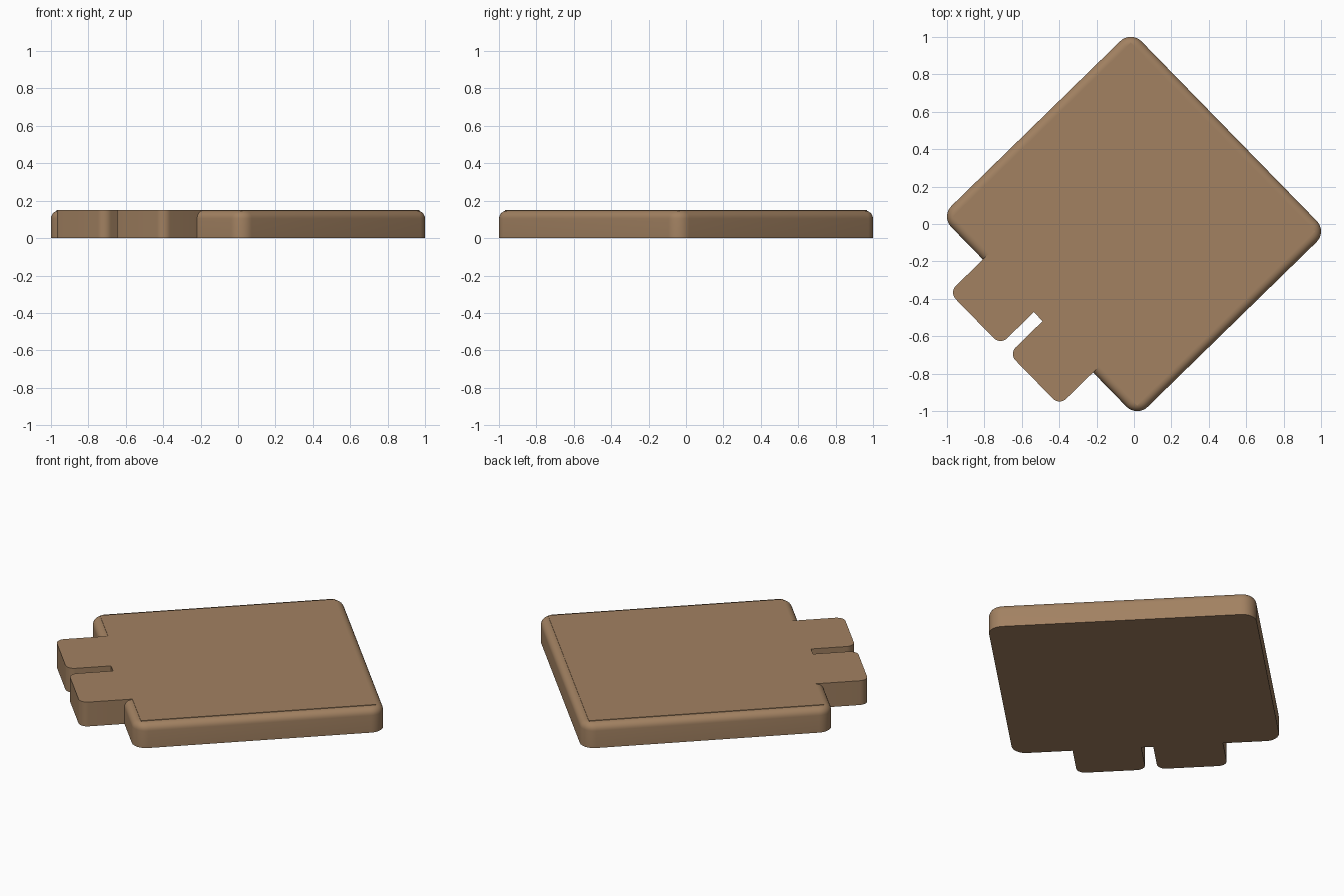
import bpy, bmesh
from math import radians
from mathutils import Vector, Matrix

if "Cube" in bpy.data.objects:
    bpy.data.objects.remove(bpy.data.objects["Cube"])

SPIN = Matrix.Rotation(radians(44.3), 4, 'Z')
HU, HV = 0.71, 0.75          # half sizes of the board before it is turned

mat = bpy.data.materials.new("wood_brown")
mat.diffuse_color = (0.36, 0.22, 0.12, 1)
mat.use_nodes = True
mat.node_tree.nodes["Principled BSDF"].inputs["Base Color"].default_value = mat.diffuse_color


def rounded(corners, steps=8):
    """Outline from (x, y, radius) right-angled corners."""
    pts = []
    n = len(corners)
    for i, (x, y, r) in enumerate(corners):
        p = Vector((x, y))
        if r == 0:
            pts.append(p)
            continue
        a = (Vector(corners[i - 1][:2]) - p).normalized()
        b = (Vector(corners[(i + 1) % n][:2]) - p).normalized()
        c = p + (a + b) * r
        for k in range(steps + 1):
            t = radians(90 * k / steps)
            rot = Matrix.Rotation(t, 2)
            if a.x * b.y - a.y * b.x > 0:
                rot = rot.transposed()
            pts.append(c + rot @ (-b * r))
    return pts


def slab(name, outline, z0, z1, bevel=0):
    bm = bmesh.new()
    face = bm.faces.new([bm.verts.new((p.x, p.y, z0)) for p in outline])
    ext = bmesh.ops.extrude_face_region(bm, geom=[face])
    top = [v for v in ext["geom"] if isinstance(v, bmesh.types.BMVert)]
    bmesh.ops.translate(bm, verts=top, vec=(0, 0, z1 - z0))
    bmesh.ops.recalc_face_normals(bm, faces=bm.faces)
    if bevel:
        rim = [e for e in bm.edges if all(v.co.z > z1 - 1e-5 for v in e.verts)]
        bmesh.ops.bevel(bm, geom=rim, offset=bevel, segments=6, profile=0.5,
                        affect='EDGES')
    bm.transform(SPIN)
    me = bpy.data.meshes.new(name)
    bm.to_mesh(me)
    bm.free()
    me.materials.append(mat)
    ob = bpy.data.objects.new(name, me)
    bpy.context.collection.objects.link(ob)
    bpy.context.view_layer.objects.active = ob
    ob.select_set(True)
    bpy.ops.object.shade_smooth_by_angle(angle=radians(30))
    ob.select_set(False)
    return ob


# Board with rounded corners and a rounded top rim
R = 0.08
slab("board", rounded([(HU, -HV, R), (HU, HV, R), (-HU, HV, R), (-HU, -HV, R)]),
     0, 0.147, bevel=0.042)

# Flat top panel running out into two tabs split by a slot
IN, OUT, SLOT, T = 0.045, -0.962, -0.712, 0.05
iu, iv = HU - IN, HV - IN
slab("top_panel_with_tabs", rounded([
    (iu, -iv, 0), (iu, iv, 0), (-iu, iv, 0),
    (-iu, 0.428, 0), (OUT, 0.428, T), (OUT, 0.037, T), (SLOT, 0.037, 0),
    (SLOT, -0.03, 0), (OUT, -0.03, T), (OUT, -0.415, T), (-iu, -0.415, 0),
    (-iu, -iv, 0)]), 0.0005, 0.15)
